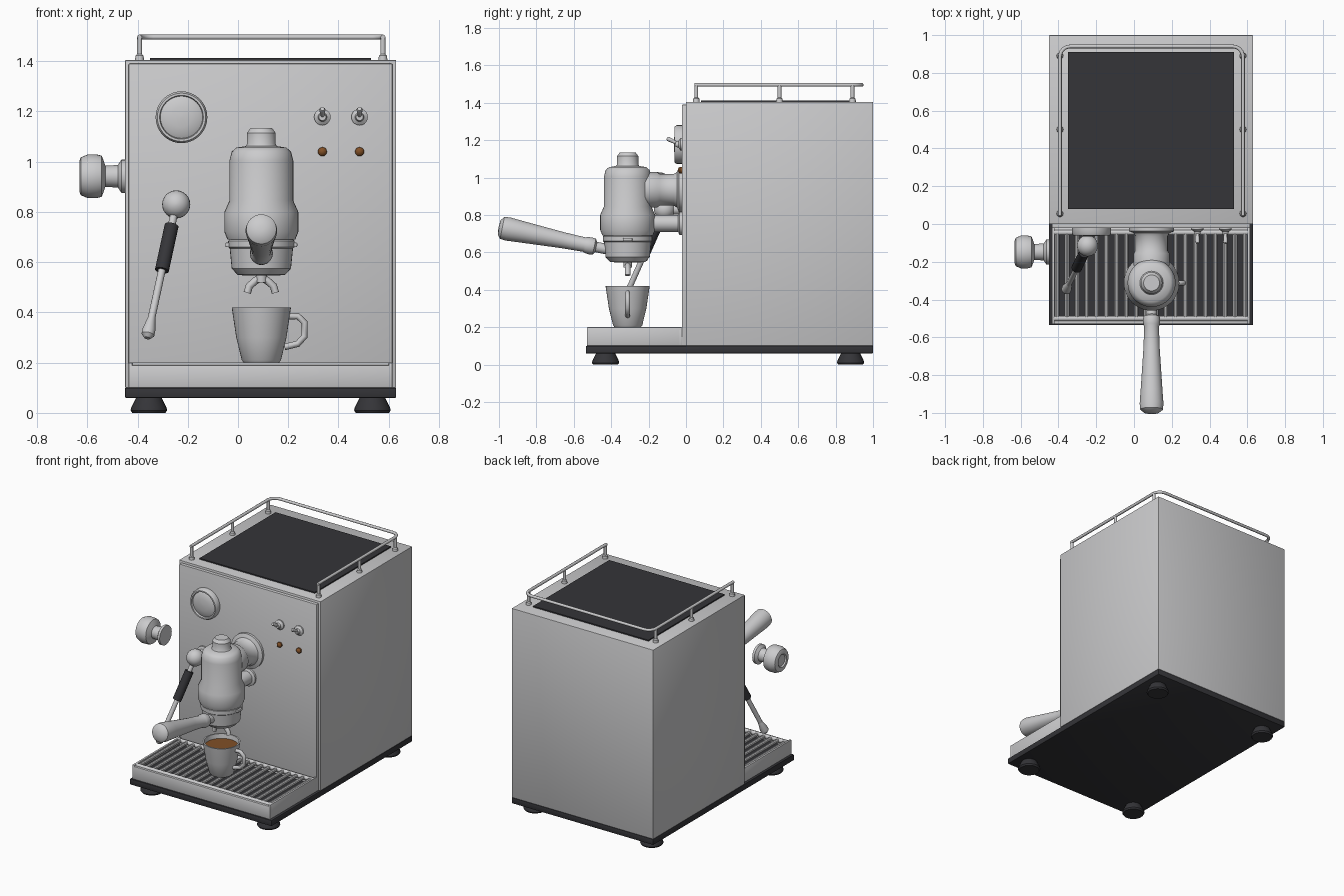
import bpy, bmesh, math
from mathutils import Vector

if "Cube" in bpy.data.objects:
    bpy.data.objects.remove(bpy.data.objects["Cube"])


def material(name, rgb, rough=0.4):
    m = bpy.data.materials.new(name)
    m.use_nodes = True
    m.diffuse_color = (*rgb, 1)
    bsdf = m.node_tree.nodes["Principled BSDF"]
    bsdf.inputs["Base Color"].default_value = (*rgb, 1)
    bsdf.inputs["Roughness"].default_value = rough
    return m


STEEL = material("steel", (0.6, 0.6, 0.61))
BLACK = material("black rubber", (0.035, 0.035, 0.04))
BROWN = material("coffee brown", (0.22, 0.08, 0.02))


def finish(obj, mat, angle=35):
    obj.data.materials.clear()
    obj.data.materials.append(mat)
    bpy.ops.object.select_all(action='DESELECT')
    obj.select_set(True)
    bpy.context.view_layer.objects.active = obj
    bpy.ops.object.shade_smooth_by_angle(angle=math.radians(angle))
    return obj


def from_bmesh(name, bm, mat):
    bmesh.ops.recalc_face_normals(bm, faces=bm.faces)
    me = bpy.data.meshes.new(name)
    bm.to_mesh(me)
    bm.free()
    obj = bpy.data.objects.new(name, me)
    bpy.context.collection.objects.link(obj)
    return finish(obj, mat)


def box(name, lo, hi, mat, bevel=0.0):
    """Box between two corners, with optional rounded edges."""
    bm = bmesh.new()
    bmesh.ops.create_cube(bm, size=1)
    lo, hi = Vector(lo), Vector(hi)
    for v in bm.verts:
        v.co = (lo + hi) / 2 + v.co * (hi - lo)
    if bevel:
        bmesh.ops.bevel(bm, geom=bm.edges[:], offset=bevel, segments=2,
                        profile=0.5, affect='EDGES')
    return from_bmesh(name, bm, mat)


def lathe(name, profile, origin, axis, mat, seg=32):
    """Turn (radius, distance) points around an axis from origin."""
    bm = bmesh.new()
    q = Vector(axis).to_track_quat('Z', 'Y')
    origin = Vector(origin)
    rings = []
    for r, h in profile:
        ring = []
        for i in range(seg):
            a = 2 * math.pi * i / seg
            p = Vector((r * math.cos(a), r * math.sin(a), h))
            ring.append(bm.verts.new(origin + q @ p))
        rings.append(ring)
    for a, b in zip(rings, rings[1:]):
        for i in range(seg):
            j = (i + 1) % seg
            bm.faces.new((a[i], a[j], b[j], b[i]))
    bm.faces.new(rings[0])
    bm.faces.new(rings[-1])
    return from_bmesh(name, bm, mat)


def rod(name, a, b, r, mat, seg=16):
    d = Vector(b) - Vector(a)
    return lathe(name, [(r, 0), (r, d.length)], a, d, mat, seg)


def tube(name, points, r, mat):
    """Round bar following a path."""
    cu = bpy.data.curves.new(name, 'CURVE')
    cu.dimensions = '3D'
    cu.bevel_depth = r
    cu.bevel_resolution = 2
    cu.use_fill_caps = True
    sp = cu.splines.new('POLY')
    sp.points.add(len(points) - 1)
    for p, co in zip(sp.points, points):
        p.co = (*co, 1)
    obj = bpy.data.objects.new(name, cu)
    bpy.context.collection.objects.link(obj)
    bpy.ops.object.select_all(action='DESELECT')
    obj.select_set(True)
    bpy.context.view_layer.objects.active = obj
    bpy.ops.object.convert(target='MESH')
    return finish(bpy.context.view_layer.objects.active, mat, 50)


L, R = -0.45, 0.63      # machine sides
FRONT = (0, -1, 0)
UP = (0, 0, 1)

# Housing, front panel, base and feet
box("housing", (L, 0, 0.1), (R, 1, 1.405), STEEL, 0.004)
box("front_panel", (L + 0.015, -0.022, 0.1), (R - 0.015, 0.01, 1.39), STEEL, 0.004)
box("base_plate", (L, -0.535, 0.06), (R, 1, 0.1), BLACK, 0.004)
box("cup_warmer_mat", (-0.35, 0.08, 1.4), (0.53, 0.91, 1.413), BLACK)
for x in (-0.355, 0.535):
    for y in (-0.43, 0.88):
        lathe("foot", [(0.066, 0), (0.073, 0.01), (0.07, 0.022), (0.05, 0.062)],
              (x, y, 0), UP, BLACK, 24)

# Cup rail on the roof
x0, x1, rz = -0.392, 0.577, 1.496
path = [(x0, 0.045), (x0, 0.885)]
for cx, start in ((x0 + 0.055, 180), (x1 - 0.055, 90)):
    for k in range(7):
        a = math.radians(start - 15 * k)
        path.append((cx + 0.055 * math.cos(a), 0.885 + 0.055 * math.sin(a)))
path += [(x1, 0.885), (x1, 0.045)]
tube("cup_rail", [(x, y, rz) for x, y in path], 0.010, STEEL)
for x in (x0, x1):
    for y in (0.055, 0.5, 0.89):
        lathe("rail_post", [(0.018, 0), (0.016, 0.018), (0.01, 0.024), (0.01, 0.09)],
              (x, y, 1.404), UP, STEEL, 12)

# Drip tray with dark well and grate
tl, tr, tf, tb = L + 0.015, R - 0.015, -0.53, -0.02
box("tray_front", (tl, tf, 0.1), (tr, tf + 0.02, 0.19), STEEL, 0.005)
box("tray_back", (tl, tb - 0.02, 0.1), (tr, tb, 0.19), STEEL, 0.005)
for x in (tl, tr - 0.015):
    box("tray_side", (x, tf, 0.1), (x + 0.015, tb, 0.2), STEEL, 0.004)
box("tray_well", (tl + 0.01, tf + 0.01, 0.1), (tr - 0.01, tb - 0.01, 0.155), BLACK)
for y in (-0.5, -0.045):
    rod("grate_rail", (tl + 0.008, y, 0.187), (tr - 0.008, y, 0.187), 0.014, STEEL)
for i in range(20):
    x = tl + 0.028 + i * (tr - tl - 0.056) / 19
    rod("grate_bar", (x, -0.5, 0.187), (x, -0.045, 0.187), 0.0125, STEEL, 10)

# Pressure gauge
lathe("gauge", [(0.103, 0), (0.103, 0.03), (0.096, 0.042), (0.087, 0.042),
                (0.084, 0.03), (0.07, 0.037), (0.04, 0.043), (0.005, 0.045)],
      (-0.225, -0.02, 1.177), FRONT, STEEL, 40)

# Switches and indicator lights
for x in (0.336, 0.484):
    lathe("switch_base", [(0.033, 0), (0.033, 0.01), (0.018, 0.02), (0.014, 0.035)],
          (x, -0.02, 1.178), FRONT, STEEL, 20)
    lathe("switch_lever", [(0.008, 0), (0.012, 0.055), (0.008, 0.064)],
          (x, -0.045, 1.182), (0, -0.9, 0.45), STEEL, 12)
    lathe("indicator_light", [(0.018, 0), (0.018, 0.012), (0.012, 0.02), (0.003, 0.023)],
          (x, -0.02, 1.04), FRONT, BROWN, 16)

# Brew group with its supply pipes
gx, gy = 0.093, -0.312
lathe("brew_group", [(0.135, 0.69), (0.147, 0.72), (0.147, 0.8), (0.127, 0.845),
                     (0.127, 1.005), (0.118, 1.04), (0.1, 1.056), (0.062, 1.062),
                     (0.057, 1.07), (0.057, 1.115), (0.042, 1.135)],
      (gx, gy, 0), UP, STEEL, 40)
lathe("group_neck", [(0.12, 0), (0.12, 0.018), (0.095, 0.028), (0.085, 0.045),
                     (0.085, 0.12), (0.095, 0.135), (0.095, 0.2)],
      (gx, -0.02, 0.935), FRONT, STEEL)
lathe("lower_pipe", [(0.062, 0), (0.062, 0.015), (0.045, 0.022), (0.045, 0.22)],
      (gx, -0.02, 0.755), FRONT, STEEL, 24)

# Portafilter: basket, lugs, spouts and handle
lathe("filter_basket", [(0.06, 0.546), (0.095, 0.55), (0.118, 0.575), (0.126, 0.655),
                        (0.132, 0.66), (0.132, 0.685), (0.125, 0.692)],
      (gx, gy, 0), UP, STEEL, 40)
box("basket_lugs", (gx - 0.143, gy - 0.025, 0.66), (gx + 0.143, gy + 0.025, 0.678),
    STEEL, 0.004)
rod("spout_stem", (gx, gy, 0.56), (gx, gy, 0.52), 0.022, STEEL)
for s in (-1, 1):
    tube("spout", [(gx, gy, 0.54), (gx + s * 0.025, gy, 0.525),
                   (gx + s * 0.048, gy, 0.505), (gx + s * 0.056, gy, 0.478)],
         0.015, STEEL)
lathe("handle", [(0.028, 0), (0.028, 0.07), (0.043, 0.08), (0.046, 0.1), (0.043, 0.125),
                 (0.039, 0.135), (0.043, 0.25), (0.058, 0.48), (0.063, 0.55),
                 (0.06, 0.582), (0.04, 0.598), (0.01, 0.602)],
      (gx, gy - 0.1, 0.615), (0, -0.98, 0.2), STEEL)

# Steam wand
pivot, tip = Vector((-0.246, -0.115, 0.83)), Vector((-0.36, -0.35, 0.305))
way = tip - pivot
lathe("wand_mount", [(0.045, 0), (0.045, 0.012), (0.028, 0.018), (0.028, 0.09)],
      (pivot.x, -0.02, pivot.z), FRONT, STEEL, 24)
ball = [(max(0.004, 0.056 * math.sin(math.pi * k / 12)), -0.056 * math.cos(math.pi * k / 12))
        for k in range(13)]
lathe("wand_ball", ball, pivot, FRONT, STEEL, 24)
rod("wand_pipe", pivot, pivot + way * 0.95, 0.015, STEEL)
rod("wand_grip", pivot + way * 0.16, pivot + way * 0.5, 0.028, BLACK, 20)
lathe("wand_tip", [(0.015, 0), (0.026, 0.055), (0.026, 0.075), (0.012, 0.09)],
      pivot + way * 0.86, way, STEEL, 20)

# Side valve knob
lathe("valve_knob", [(0.066, 0), (0.066, 0.016), (0.045, 0.03), (0.042, 0.08),
                     (0.06, 0.086), (0.082, 0.095), (0.087, 0.115), (0.087, 0.15),
                     (0.075, 0.178), (0.06, 0.184), (0.045, 0.184), (0.038, 0.176)],
      (-0.448, -0.148, 0.942), (-1, 0, 0), STEEL)

# Cup with coffee
lathe("cup", [(0.07, 0.2), (0.078, 0.21), (0.1, 0.3), (0.118, 0.42), (0.109, 0.42),
              (0.1, 0.36), (0.09, 0.3)], (gx, gy, 0), UP, STEEL, 40)
lathe("coffee", [(0.098, 0.375), (0.104, 0.39)], (gx, gy, 0), UP, BROWN, 40)
tube("cup_handle", [(gx + dx, gy, z) for dx, z in
                    ((0.105, 0.385), (0.145, 0.385), (0.172, 0.36), (0.172, 0.305),
                     (0.145, 0.275), (0.092, 0.262))], 0.013, STEEL)
